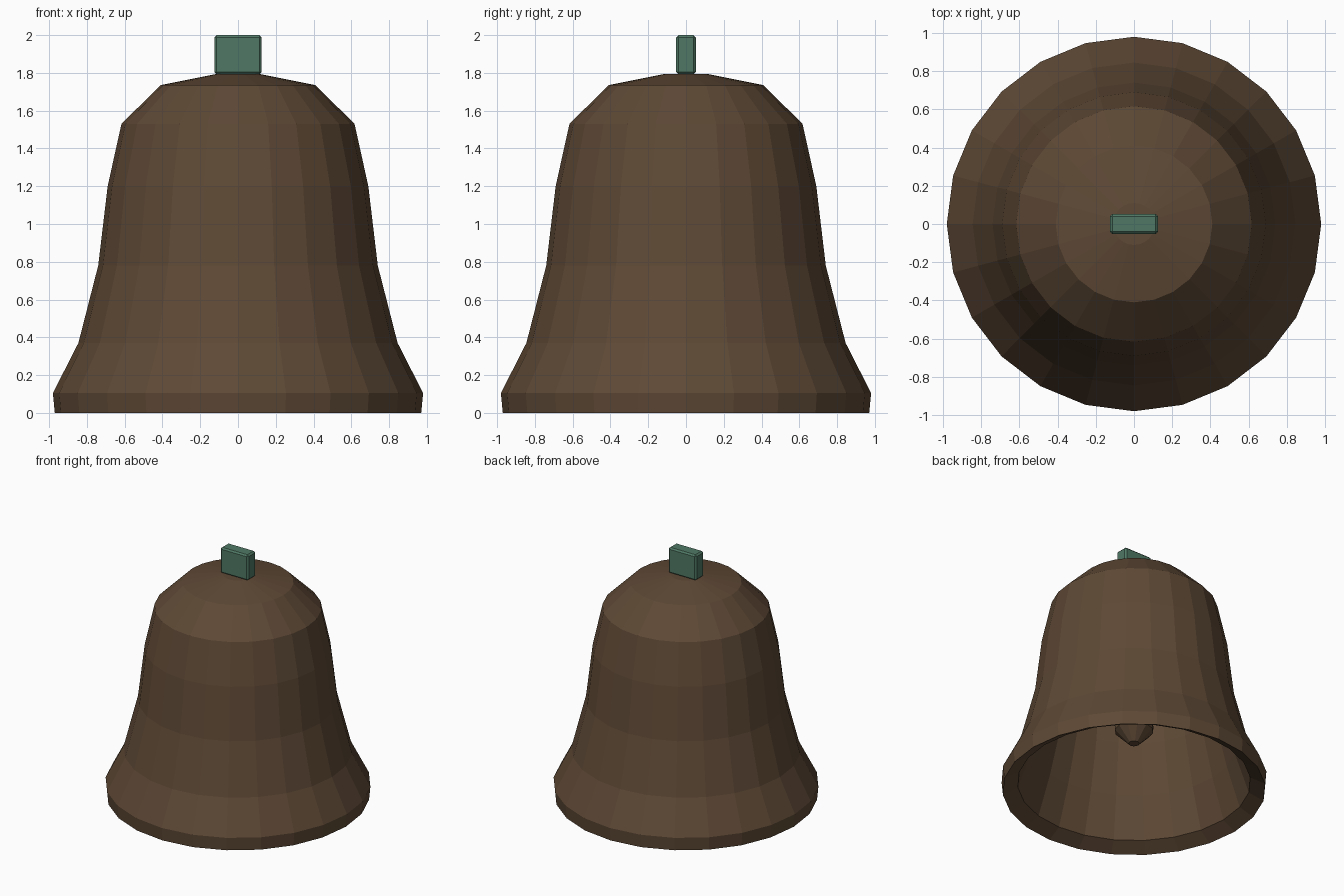
import bpy, bmesh, math

if "Cube" in bpy.data.objects:
    bpy.data.objects.remove(bpy.data.objects["Cube"])

SIDES = 24


def material(name, colour):
    m = bpy.data.materials.new(name)
    m.diffuse_color = (*colour, 1)
    m.use_nodes = True
    m.node_tree.nodes["Principled BSDF"].inputs["Base Color"].default_value = m.diffuse_color
    return m


bronze = material("dark bronze", (0.112, 0.066, 0.036))
verdigris = material("green patina", (0.08, 0.19, 0.13))


def finish(name, bm, mat):
    bmesh.ops.recalc_face_normals(bm, faces=bm.faces)
    mesh = bpy.data.meshes.new(name)
    bm.to_mesh(mesh)
    bm.free()
    mesh.materials.append(mat)
    obj = bpy.data.objects.new(name, mesh)
    bpy.context.collection.objects.link(obj)
    return obj


def lathe(name, profile, sides, mat):
    """Spin an (r, z) profile about z into a flat-faced closed solid."""
    bm = bmesh.new()
    rings = []
    for r, z in profile:
        rings.append([bm.verts.new((r * math.cos(math.tau * i / sides),
                                    r * math.sin(math.tau * i / sides), z))
                      for i in range(sides)])
    for a, b in zip(rings, rings[1:]):
        for i in range(sides):
            j = (i + 1) % sides
            bm.faces.new((a[i], a[j], b[j], b[i]))
    bm.faces.new(rings[0])
    bm.faces.new(rings[-1])
    return finish(name, bm, mat)


# Bell shell: outside from crown to lip, then back up the inside
outer = [(0.11, 1.795), (0.41, 1.735), (0.617, 1.53), (0.69, 1.2),
         (0.74, 0.78), (0.845, 0.37), (0.98, 0.105), (0.97, 0)]
inner = [(0.86, 0.06), (0.755, 0.38), (0.655, 0.77), (0.61, 1.15),
         (0.54, 1.45), (0.36, 1.63), (0.1, 1.675)]
lathe("bell_shell", outer + inner, SIDES, bronze)

# Clapper: rod swelling to a faceted ball with a blunt tip
lathe("clapper", [(0.045, 1.69), (0.045, 0.68), (0.11, 0.63), (0.145, 0.55),
                  (0.143, 0.495), (0.04, 0.39)], 12, bronze)

# Hanging block on the crown, with chamfered edges
bm = bmesh.new()
bmesh.ops.create_cube(bm, size=1)
for v in bm.verts:
    v.co = (v.co.x * 0.25, v.co.y * 0.104, 1.896 + v.co.z * 0.208)
bmesh.ops.bevel(bm, geom=bm.edges[:], offset=0.012, segments=1,
                affect='EDGES', profile=0.5)
finish("hanging_block", bm, verdigris)
